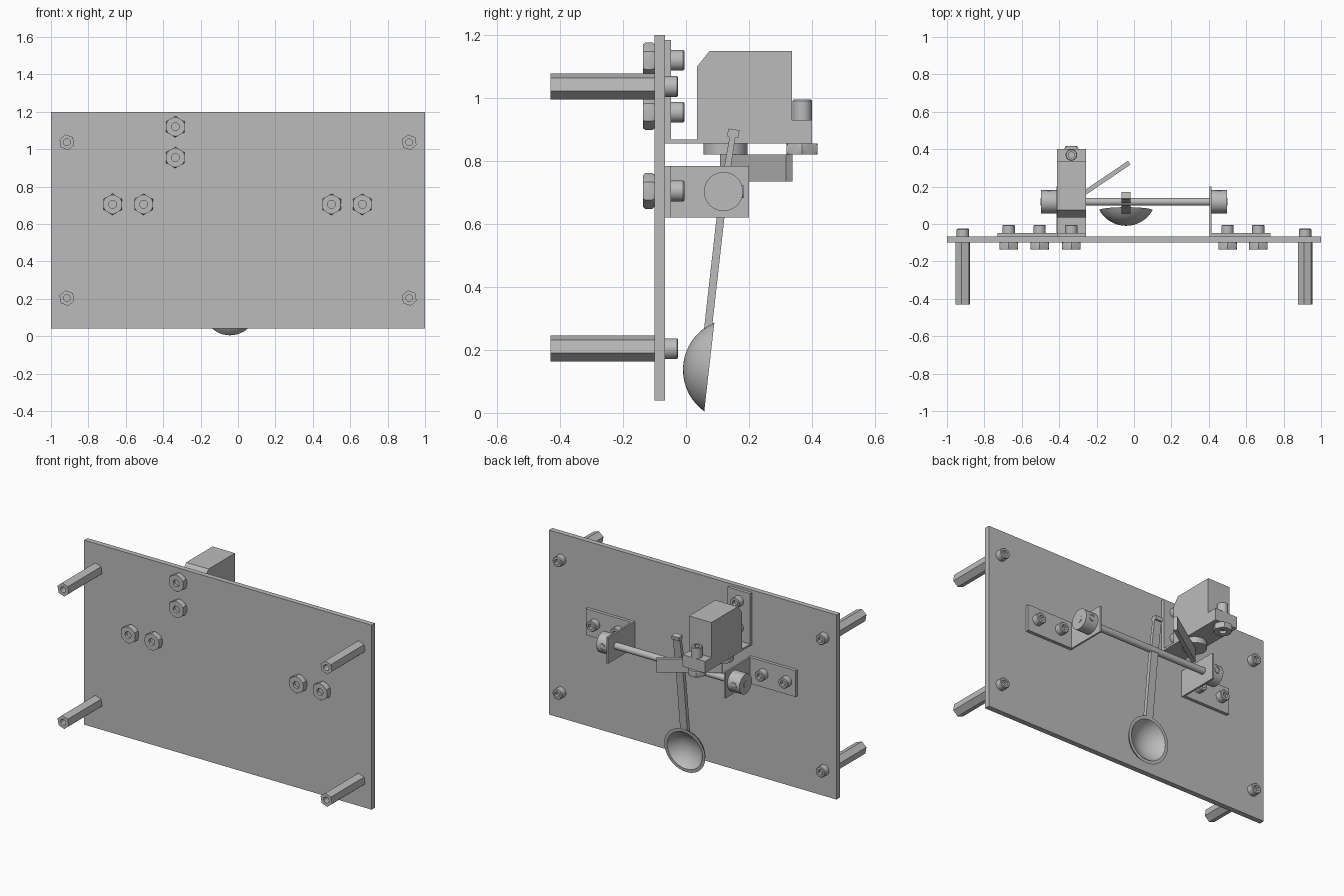
import bpy, bmesh
from math import pi, cos, sqrt, radians
from mathutils import Vector, Matrix

default_cube = bpy.data.objects.get("Cube")
if default_cube:
    bpy.data.objects.remove(default_cube, do_unlink=True)

grey = bpy.data.materials.new("metal_grey")
grey.use_nodes = True
colour = (0.5, 0.5, 0.5, 1)
grey.diffuse_color = colour
grey.node_tree.nodes["Principled BSDF"].inputs["Base Color"].default_value = colour


def finish(name, bm):
    bmesh.ops.recalc_face_normals(bm, faces=bm.faces)
    mesh = bpy.data.meshes.new(name)
    bm.to_mesh(mesh)
    bm.free()
    mesh.materials.append(grey)
    mesh.shade_smooth()
    mesh.set_sharp_from_angle(angle=radians(28))
    obj = bpy.data.objects.new(name, mesh)
    bpy.context.collection.objects.link(obj)
    return obj


def extrude(name, outline, lo, hi, axis):
    """Extrude a (y, z) outline along x, or an (x, y) outline along z."""
    bm = bmesh.new()
    place = (lambda p: (lo, *p)) if axis == "x" else (lambda p: (*p, lo))
    face = bm.faces.new([bm.verts.new(place(p)) for p in outline])
    moved = bmesh.ops.extrude_face_region(bm, geom=[face])["geom"]
    step = Vector((hi - lo, 0, 0)) if axis == "x" else Vector((0, 0, hi - lo))
    bmesh.ops.translate(bm, vec=step, verts=[v for v in moved if isinstance(v, bmesh.types.BMVert)])
    return finish(name, bm)


def rect(a0, a1, b0, b1):
    return [(a0, b0), (a1, b0), (a1, b1), (a0, b1)]


def lathe(name, rings, base, direction, spin=90, n=24):
    """Stack rings (radius, height, optional hexagon radius limit) along a direction."""
    bm = bmesh.new()
    loops = []
    for radius, height, *hexagon in rings:
        loop = []
        for k in range(n):
            a = 2 * pi * k / n
            r = radius
            if hexagon:
                r = min(r, hexagon[0] * cos(pi / 6) / cos(a % (pi / 3) - pi / 6))
            loop.append(bm.verts.new(Matrix.Rotation(a + radians(spin), 3, "Z") @ Vector((r, 0, 0))
                                     + Vector((0, 0, height))))
        loops.append(loop)
    for low, high in zip(loops, loops[1:]):
        for k in range(n):
            j = (k + 1) % n
            bm.faces.new((low[k], low[j], high[j], high[k]))
    bm.faces.new(loops[0])
    bm.faces.new(loops[-1])
    turn = Vector((0, 0, 1)).rotation_difference(Vector(direction)).to_matrix().to_4x4()
    bm.transform(Matrix.Translation(base) @ turn)
    return finish(name, bm)


def nut(name, base, direction):
    rim, big = 0.051, 0.057
    lathe(name, [(rim, 0, big), (1, 0.007, big), (1, 0.029, big), (rim, 0.036, big),
                 (0.021, 0.036), (0.021, 0.018)], base, direction)


def cap_screw(name, base, direction, height=0.042, r=0.033):
    lathe(name, [(r, 0), (r, height - 0.004), (r - 0.004, height),
                 (1, height, 0.018), (1, height - 0.02, 0.018)], base, direction)


FRONT, BACK, UP, DOWN = (0, -1, 0), (0, 1, 0), (0, 0, 1), (0, 0, -1)
PLATE_FRONT, PLATE_BACK, BRACKET_FACE = -0.1, -0.067, -0.047
SHAFT_Y, SHAFT_Z = 0.119, 0.703
MOTOR_X = -0.335

# Base plate
extrude("base_plate", rect(-1, 1, PLATE_FRONT, PLATE_BACK), 0.04, 1.2, "z")

# Corner standoffs with their screws
for side in (-1, 1):
    for level, z in (("lower", 0.204), ("upper", 1.037)):
        tag = f"{level}_{'left' if side > 0 else 'right'}"
        lathe(f"standoff_{tag}", [(1, 0, 0.042), (1, 0.33, 0.042), (0.018, 0.33), (0.018, 0.27)],
              (side * 0.915, PLATE_FRONT, z), FRONT, spin=40)
        cap_screw(f"corner_screw_{tag}", (side * 0.915, PLATE_BACK, z), BACK)

# Bracket bolts through the plate
bolts = [(x, 0.705) for x in (-0.67, -0.505, 0.5, 0.665)] + [(MOTOR_X, z) for z in (0.955, 1.12)]
for x, z in bolts:
    nut("bracket_nut", (x, PLATE_FRONT, z), FRONT)
    cap_screw("bracket_screw", (x, BRACKET_FACE, z), BACK)

# Shaft brackets, collars and set screws
for side in (-1, 1):
    tag = "left" if side > 0 else "right"
    inner, outer, leg = 0.403, 0.73, 0.414
    outline = [(inner, PLATE_BACK), (outer, PLATE_BACK), (outer, BRACKET_FACE),
               (leg, BRACKET_FACE), (leg, 0.2), (inner, 0.2)]
    extrude(f"shaft_bracket_{tag}", [(side * x, y) for x, y in outline], 0.62, 0.785, "z")
    lathe(f"shaft_collar_{tag}", [(0.062, 0), (0.062, 0.084)],
          (side * leg, SHAFT_Y, SHAFT_Z), (side, 0, 0), n=48)
    lathe(f"set_screw_{tag}", [(0.021, 0), (0.021, 0.014), (1, 0.014, 0.014), (1, 0.003, 0.014)],
          (side * 0.456, SHAFT_Y + 0.05, SHAFT_Z), BACK)
lathe("shaft", [(0.021, 0), (0.021, 1)], (-0.5, SHAFT_Y, SHAFT_Z), (1, 0, 0))

# Motor bracket and motor body
x0, x1 = -0.413, -0.257
extrude("motor_bracket", [(PLATE_BACK, 0.856), (0.4, 0.856), (0.4, 0.868), (BRACKET_FACE, 0.868),
                          (BRACKET_FACE, 1.185), (PLATE_BACK, 1.185)], x0, x1, "x")
extrude("motor_body", [(0.035, 0.868), (0.4, 0.868), (0.4, 0.93), (0.337, 0.93), (0.337, 1.15),
                       (0.075, 1.15), (0.035, 1.1)], x0, x1, "x")
cap_screw("motor_screw", (MOTOR_X, 0.369, 0.93), UP, height=0.065, r=0.031)
nut("motor_nut", (MOTOR_X, 0.369, 0.856), DOWN)
lathe("motor_hub", [(0.07, 0), (0.07, 0.036)], (MOTOR_X, 0.125, 0.82), UP, n=48)

# Motor arm: an upright bar swinging out from the hub
start, end = Vector((MOTOR_X, 0.118)), Vector((-0.025, 0.328))
across = (end - start).normalized().orthogonal() * 0.012
extrude("motor_arm", [start + across, start - across, end - across, end + across], 0.735, 0.82, "z")

# Lever with a hooked top
LEVER_X = -0.043
extrude("lever", [(0.057, 0.265), (0.097, 0.62), (0.123, 0.79), (0.138, 0.875), (0.13, 0.88),
                  (0.135, 0.903), (0.17, 0.898), (0.167, 0.875), (0.157, 0.875),
                  (0.144, 0.79), (0.122, 0.62), (0.082, 0.265)],
        LEVER_X - 0.025, LEVER_X + 0.025, "x")

# Bowl at the end of the lever


def cap_rings(rim, depth, steps=12):
    ball = (rim ** 2 + depth ** 2) / (2 * depth)
    for i in range(steps + 1):
        r = rim * max(i / steps, 0.02)
        yield r, ball - depth - sqrt(ball ** 2 - r ** 2)


lathe("bowl", list(cap_rings(0.142, 0.083)) + list(cap_rings(0.122, 0.068))[::-1],
      (LEVER_X, 0.074, 0.146), Vector((0, 0.994, -0.113)).normalized(), n=48)
